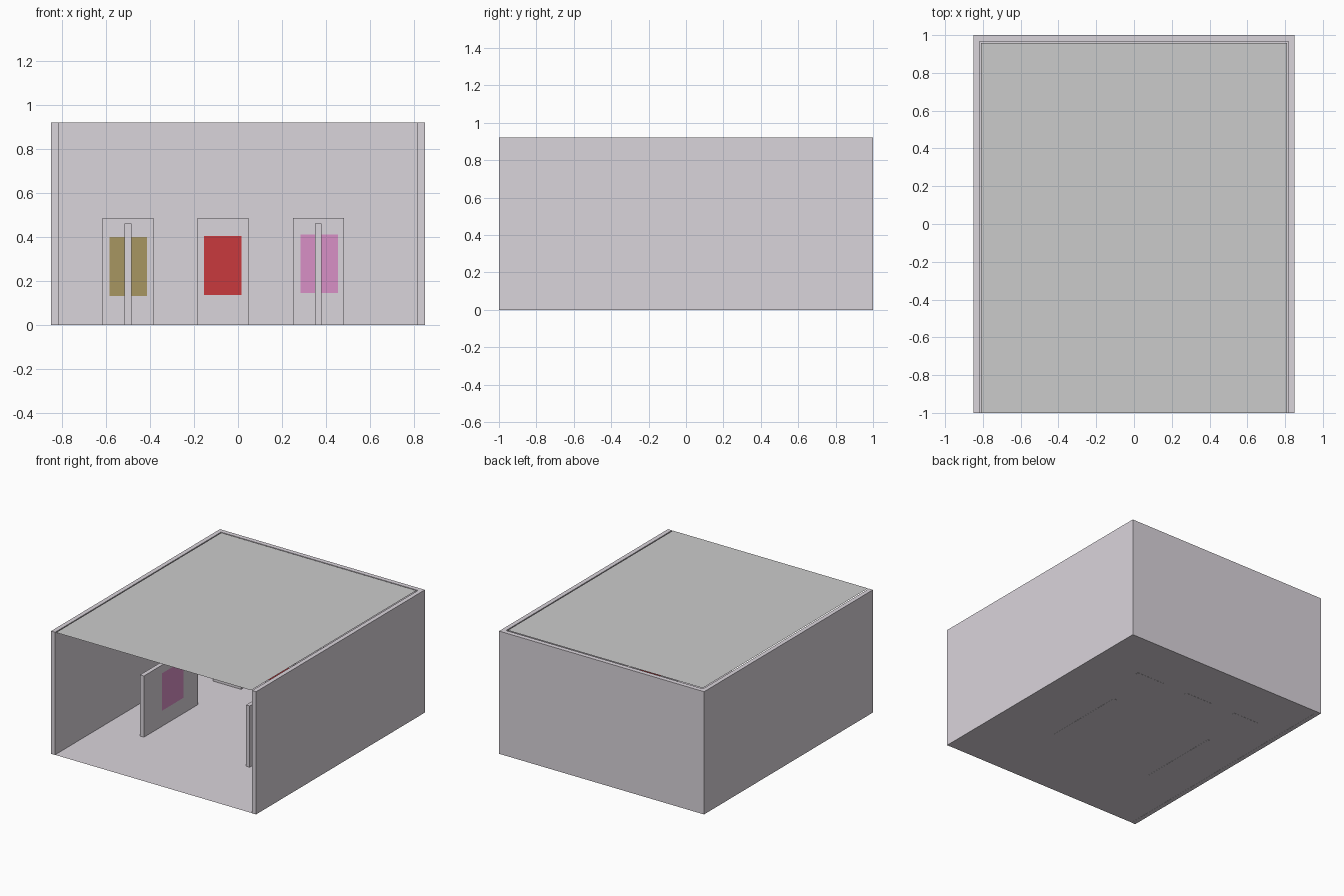
import bpy
import bmesh
from mathutils import Vector

if "Cube" in bpy.data.objects:
    bpy.data.objects.remove(bpy.data.objects["Cube"])


def material(name, rgb):
    m = bpy.data.materials.new(name)
    m.diffuse_color = (*rgb, 1)
    m.use_nodes = True
    m.node_tree.nodes["Principled BSDF"].inputs["Base Color"].default_value = m.diffuse_color
    return m


PLASTER = material("pale_plaster", (0.70, 0.66, 0.71))
OLIVE = material("olive_paint", (0.387, 0.305, 0.119))
RED = material("red_paint", (0.577, 0.041, 0.048))
PINK = material("pink_paint", (0.694, 0.279, 0.565))


def finish(bm, name, mat):
    mesh = bpy.data.meshes.new(name)
    bm.to_mesh(mesh)
    bm.free()
    ob = bpy.data.objects.new(name, mesh)
    bpy.context.collection.objects.link(ob)
    if mat:
        mesh.materials.append(mat)
    return ob


def prism(name, outline, height, mat):
    """Extrude a flat outline on z = 0 up to height."""
    bm = bmesh.new()
    base = bm.faces.new([bm.verts.new((x, y, 0)) for x, y in outline])
    top = bmesh.ops.extrude_face_region(bm, geom=[base])["geom"]
    bmesh.ops.translate(bm, vec=(0, 0, height),
                        verts=[v for v in top if isinstance(v, bmesh.types.BMVert)])
    bmesh.ops.recalc_face_normals(bm, faces=bm.faces)
    return finish(bm, name, mat)


def panel(name, x0, x1, y0, y1, height):
    return prism(name, [(x0, y0), (x1, y0), (x1, y1), (x0, y1)], height, PLASTER)


def sheet(name, corner, side_a, side_b, mat):
    """Single quad whose normal is side_a x side_b."""
    c, a, b = Vector(corner), Vector(side_a), Vector(side_b)
    bm = bmesh.new()
    bm.faces.new([bm.verts.new(p) for p in (c, c + a, c + a + b, c + b)])
    return finish(bm, name, mat)


W, D, H = 0.85, 1.0, 0.92      # outer half width, half depth, height
IW, IB = 0.817, 0.965          # inner half width, inner back face

# U-shaped room walls, open at the front
prism("room_walls", [(-W, -D), (-IW, -D), (-IW, IB), (IW, IB),
                     (IW, -D), (W, -D), (W, D), (-W, D)], H, PLASTER)

# Floor faces up, ceiling faces down with a small gap to the walls
sheet("floor", (-IW, -D, 0.001), (2 * IW, 0, 0), (0, D + IB, 0), PLASTER)
sheet("ceiling", (-0.809, -D, H), (0, D + 0.957, 0), (1.618, 0, 0), None)

# Back row of display panels, each with a painting on the front
back_row = [("left", -0.617, -0.585, 0.13, 0.40, OLIVE),
            ("middle", -0.185, -0.155, 0.135, 0.405, RED),
            ("right", 0.25, 0.285, 0.145, 0.41, PINK)]
for side, x, px, z0, z1, mat in back_row:
    panel(side + "_back_panel", x, x + 0.232, 0.587, 0.618, 0.485)
    sheet(side + "_back_painting", (px, 0.584, z0), (0.17, 0, 0), (0, 0, z1 - z0), mat)

# Side panels running front to back, paintings facing the middle
panel("left_side_panel", -0.517, -0.485, -0.422, 0.219, 0.46)
sheet("left_side_painting", (-0.482, -0.21, 0.12), (0, 0.25, 0), (0, 0, 0.28), PINK)
panel("right_side_panel", 0.35, 0.381, -0.405, 0.235, 0.46)
sheet("right_side_painting", (0.347, 0.05, 0.12), (0, -0.25, 0), (0, 0, 0.28), RED)
